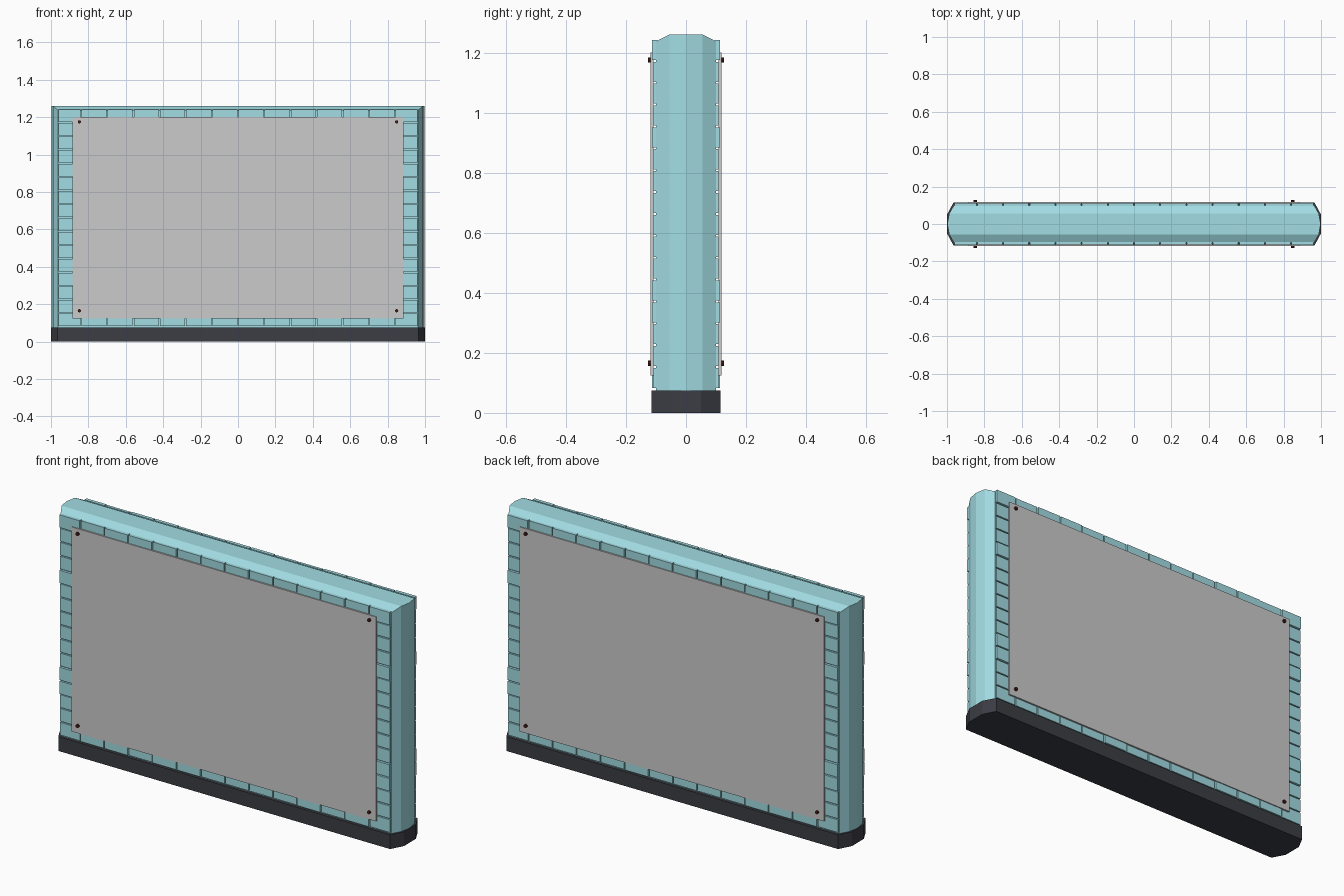
import bpy, bmesh, math, random
from mathutils import Matrix, Vector

if "Cube" in bpy.data.objects:
    bpy.data.objects.remove(bpy.data.objects["Cube"])

random.seed(4)


def material(name, rgb):
    m = bpy.data.materials.new(name)
    m.diffuse_color = (*rgb, 1)
    m.use_nodes = True
    m.node_tree.nodes["Principled BSDF"].inputs["Base Color"].default_value = m.diffuse_color
    return m


TEAL = material("teal_paint", (0.36, 0.72, 0.77))
DARK = material("dark_base", (0.045, 0.047, 0.058))
RUST = material("dark_bolt", (0.06, 0.012, 0.01))


def finish(name, bm, mat=None):
    bmesh.ops.recalc_face_normals(bm, faces=bm.faces)
    me = bpy.data.meshes.new(name)
    bm.to_mesh(me)
    bm.free()
    ob = bpy.data.objects.new(name, me)
    bpy.context.collection.objects.link(ob)
    if mat:
        me.materials.append(mat)
    return ob


def hull(name, points, mat):
    bm = bmesh.new()
    for p in points:
        bm.verts.new(p)
    bmesh.ops.convex_hull(bm, input=bm.verts)
    bmesh.ops.dissolve_limit(bm, angle_limit=0.01, verts=bm.verts, edges=bm.edges)
    return finish(name, bm, mat)


def add_box(bm, x0, x1, y0, y1, z0, z1):
    mat = Matrix.Translation(((x0 + x1) / 2, (y0 + y1) / 2, (z0 + z1) / 2))
    mat = mat @ Matrix.Diagonal((x1 - x0, y1 - y0, z1 - z0, 1))
    bmesh.ops.create_cube(bm, size=1, matrix=mat)


def mirrored(profile):
    return [(sx * x, sy * y) for x, y in profile for sx in (-1, 1) for sy in (-1, 1)]


# Dark foot with chamfered ends
foot = mirrored([(0.965, 0.115), (1.0, 0.05)])
hull("base", [(x, y, z) for x, y in foot for z in (0, 0.075)], DARK)

# Wall core: faceted ends, sloped shoulders along the top
plan = mirrored([(0.963, 0.1), (0.988, 0.055), (0.998, 0.0)])
core = [(x, y, 0.07) for x, y in plan]
core += [(x, y, 1.237 if abs(y) > 0.09 else 1.26) for x, y in plan]
hull("wall_core", core, TEAL)

Z0, Z1, GAP = 0.08, 1.245, 0.006
ROWS, COLS = 16, 12
for label, s in (("front", -1), ("back", 1)):
    # Brick border around the panel
    bm = bmesh.new()

    def brick(x0, x1, z0, z1, raised):
        depth = 0.113 if raised else 0.109
        y = sorted((s * 0.095, s * depth))
        add_box(bm, x0 + GAP / 2, x1 - GAP / 2, *y, z0 + GAP / 2, z1 - GAP / 2)

    pitch = (Z1 - Z0) / ROWS
    for i in range(ROWS):
        z = Z0 + i * pitch
        for side in (-1, 1):
            x0, x1 = sorted((side * 0.84, side * 0.963))
            brick(x0, x1, z, z + pitch, i in (3, 4, 11, 15))
    step = 1.68 / COLS
    for i in range(COLS):
        x = -0.84 + i * step
        brick(x, x + step, Z1 - 0.058, Z1, i in (1, 2, 5, 6, 9, 10))
        brick(x, x + step, Z0, Z0 + 0.06, random.random() < 0.3)
    finish(label + "_bricks", bm, TEAL)

    # Flat grey display panel
    bm = bmesh.new()
    add_box(bm, -0.885, 0.885, *sorted((s * 0.109, s * 0.118)), 0.125, 1.2)
    finish(label + "_panel", bm)

    # Corner bolts
    bm = bmesh.new()
    for x in (-0.848, 0.848):
        for z in (0.165, 1.175):
            m = Matrix.Translation((x, s * 0.118, z)) @ Matrix.Rotation(math.pi / 2, 4, 'X')
            bmesh.ops.create_cone(bm, cap_ends=True, segments=8, radius1=0.009,
                                  radius2=0.009, depth=0.018, matrix=m)
    finish(label + "_bolts", bm, RUST)
